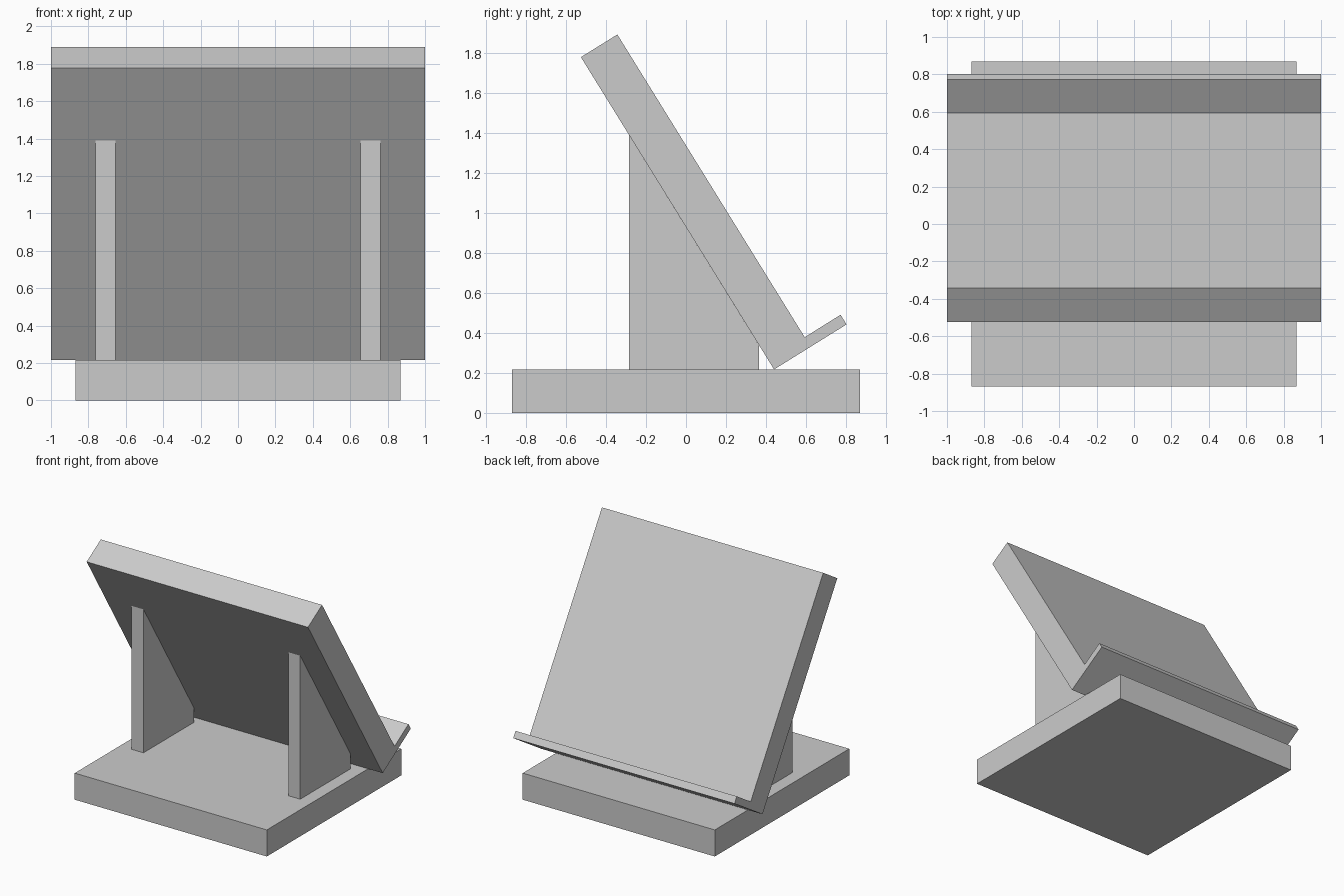
import bpy
import bmesh

cube = bpy.data.objects.get("Cube")
if cube:
    bpy.data.objects.remove(cube, do_unlink=True)

grey = bpy.data.materials.new("light_grey")
grey.use_nodes = True
colour = (0.6, 0.6, 0.6, 1)
grey.diffuse_color = colour
grey.node_tree.nodes["Principled BSDF"].inputs["Base Color"].default_value = colour


def extrude_profile(name, profile, x0, x1):
    """Sweep a closed (y, z) side profile from x0 to x1."""
    bm = bmesh.new()
    face = bm.faces.new([bm.verts.new((x0, y, z)) for y, z in profile])
    swept = bmesh.ops.extrude_face_region(bm, geom=[face])["geom"]
    verts = [v for v in swept if isinstance(v, bmesh.types.BMVert)]
    bmesh.ops.translate(bm, verts=verts, vec=(x1 - x0, 0, 0))
    bmesh.ops.recalc_face_normals(bm, faces=bm.faces)
    mesh = bpy.data.meshes.new(name)
    bm.to_mesh(mesh)
    bm.free()
    mesh.materials.append(grey)
    obj = bpy.data.objects.new(name, mesh)
    bpy.context.collection.objects.link(obj)
    return obj


BASE_TOP = 0.217
HALF = 0.868

# Square base slab
extrude_profile("base", [(-HALF, 0), (HALF, 0), (HALF, BASE_TOP), (-HALF, BASE_TOP)], -HALF, HALF)

# Leaning rest panel with its ledge, one L-shaped profile
extrude_profile("rest_panel", [
    (0.44, BASE_TOP), (0.802, 0.442), (0.772, 0.49), (0.593, 0.378),
    (-0.343, 1.89), (-0.525, 1.777)], -1, 1)

# Two upright supports cut to the slope of the panel
for side, x0, x1 in (("right", -0.762, -0.655), ("left", 0.655, 0.762)):
    extrude_profile(side + "_support", [
        (-0.285, BASE_TOP), (0.365, BASE_TOP), (0.365, 0.338), (-0.285, 1.389)], x0, x1)
